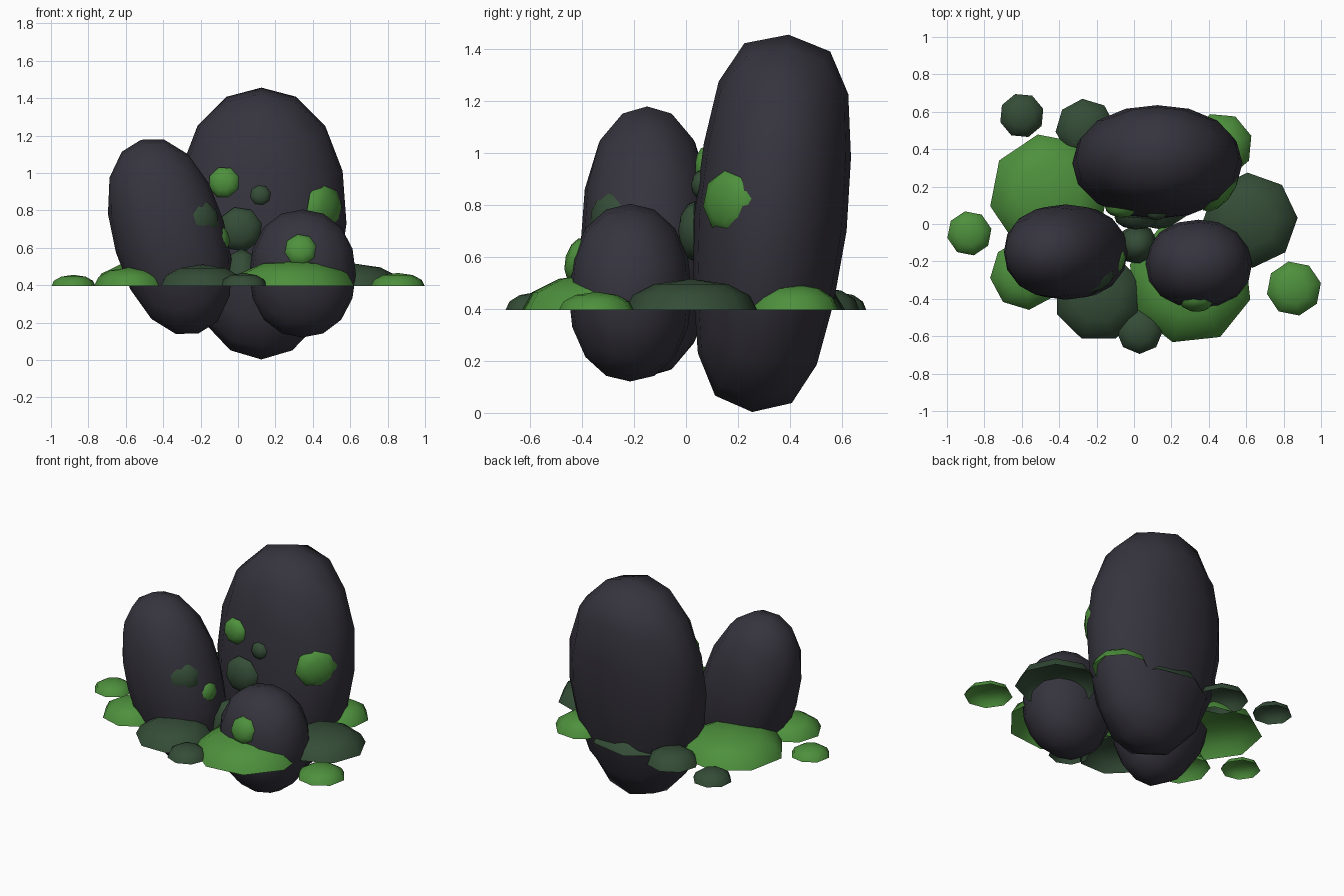
import bpy, bmesh, math
from mathutils import Vector, Euler

if "Cube" in bpy.data.objects:
    bpy.data.objects.remove(bpy.data.objects["Cube"])


def material(name, rgb):
    m = bpy.data.materials.new(name)
    m.diffuse_color = (*rgb, 1)
    m.use_nodes = True
    m.node_tree.nodes["Principled BSDF"].inputs["Base Color"].default_value = m.diffuse_color
    return m


STONE = material("stone", (0.036, 0.033, 0.046))
LIGHT = material("light_moss", (0.075, 0.28, 0.046))
DARK = material("dark_moss", (0.035, 0.073, 0.038))


def finish(name, bm, mat):
    me = bpy.data.meshes.new(name)
    bmesh.ops.recalc_face_normals(bm, faces=bm.faces)
    bm.to_mesh(me)
    bm.free()
    for p in me.polygons:
        p.use_smooth = True
    me.materials.append(mat)
    ob = bpy.data.objects.new(name, me)
    bpy.context.collection.objects.link(ob)
    return ob


def rock(name, loc, radii, tilt, power, taper=0.0, box=0.0):
    """Subdivided cube inflated to an ellipsoid; box thickens its ends in depth."""
    bm = bmesh.new()
    bmesh.ops.create_cube(bm, size=2)
    bmesh.ops.subdivide_edges(bm, edges=bm.edges[:], cuts=3, use_grid_fill=True)
    rot = Euler([math.radians(a) for a in tilt]).to_matrix()
    for v in bm.verts:
        d = Vector([math.tan(c * math.pi / 4) for c in v.co])
        d /= sum(abs(c) ** power for c in d) ** (1 / power)
        k = 1 + taper * d.z
        d.y *= 1 + box * d.z ** 4
        v.co = rot @ Vector((d.x * radii[0] * k, d.y * radii[1] * k, d.z * radii[2])) + Vector(loc)
    return finish(name, bm, STONE)


def moss(name, loc, r, h, mat, normal=(0, 0, 1), turn=0.0):
    """Open eight-sided dome facing along the normal."""
    bm = bmesh.new()
    rings = []
    for a in (0, 28, 56):
        a = math.radians(a)
        rings.append([bm.verts.new((r * math.cos(a) * math.cos(turn + i * math.pi / 4),
                                    r * math.cos(a) * math.sin(turn + i * math.pi / 4),
                                    h * math.sin(a))) for i in range(8)])
    top = bm.verts.new((0, 0, h))
    for i in range(8):
        j = (i + 1) % 8
        for lo, hi in zip(rings, rings[1:]):
            bm.faces.new((lo[i], lo[j], hi[j], hi[i]))
        bm.faces.new((rings[-1][i], rings[-1][j], top))
    q = Vector((0, 0, 1)).rotation_difference(Vector(normal).normalized())
    for v in bm.verts:
        v.co = q @ v.co + Vector(loc)
    return finish(name, bm, mat)


# Three leaning boulders
rock("tall_rock", (0.125, 0.325, 0.73), (0.455, 0.295, 0.73), (-5.5, 0, 0), 2.1, 0.06, 0.5)
rock("left_rock", (-0.365, -0.15, 0.66), (0.30, 0.255, 0.54), (0, -16.5, 0), 2.2)
rock("small_rock", (0.345, -0.215, 0.463), (0.285, 0.238, 0.342), (0, 0, 0), 2.15)

# Moss cushions around the base: x, y, radius, height, colour, turn
ground = [
    (-0.45, 0.16, 0.325, 0.14, LIGHT, 0.2),
    (-0.26, 0.51, 0.16, 0.09, DARK, 0.1),
    (-0.60, 0.58, 0.12, 0.07, DARK, 0.3),
    (-0.88, -0.05, 0.12, 0.06, LIGHT, 0.2),
    (-0.58, -0.27, 0.19, 0.10, LIGHT, 0.1),
    (-0.19, -0.39, 0.24, 0.115, DARK, 0.4),
    (0.03, -0.57, 0.125, 0.07, DARK, 0.0),
    (0.30, -0.31, 0.335, 0.145, LIGHT, 0.5),
    (0.855, -0.345, 0.147, 0.07, LIGHT, 0.2),
    (0.62, 0.02, 0.255, 0.12, DARK, 0.05),
    (0.46, 0.42, 0.175, 0.10, LIGHT, 0.3),
    (0.02, -0.11, 0.11, 0.20, DARK, 0.1),
    (0.10, 0.29, 0.33, 0.13, DARK, 0.2),
]
for i, (x, y, r, h, mat, turn) in enumerate(ground):
    moss(f"ground_moss_{i + 1}", (x, y, 0.396), r, h, mat, turn=turn)

# Moss patches growing on the rock faces: position, radius, height, colour, normal
patches = [
    ((-0.075, 0.08, 0.95), 0.085, 0.045, LIGHT, (-0.15, -1, 0.05)),
    ((0.12, 0.06, 0.88), 0.058, 0.04, DARK, (0, -1, 0.05)),
    ((0.01, 0.035, 0.70), 0.12, 0.065, DARK, (-0.05, -1, 0)),
    ((0.455, 0.175, 0.81), 0.135, 0.065, LIGHT, (0.75, -0.65, 0)),
    ((-0.20, -0.295, 0.75), 0.11, 0.06, DARK, (0.5, -0.85, 0.1)),
    ((-0.10, -0.20, 0.65), 0.075, 0.05, LIGHT, (1, -0.4, 0.25)),
    ((0.335, -0.415, 0.59), 0.09, 0.05, LIGHT, (0, -1, 0.3)),
]
for i, (loc, r, h, mat, n) in enumerate(patches):
    moss(f"rock_moss_{i + 1}", loc, r, h, mat, n, 0.2)
